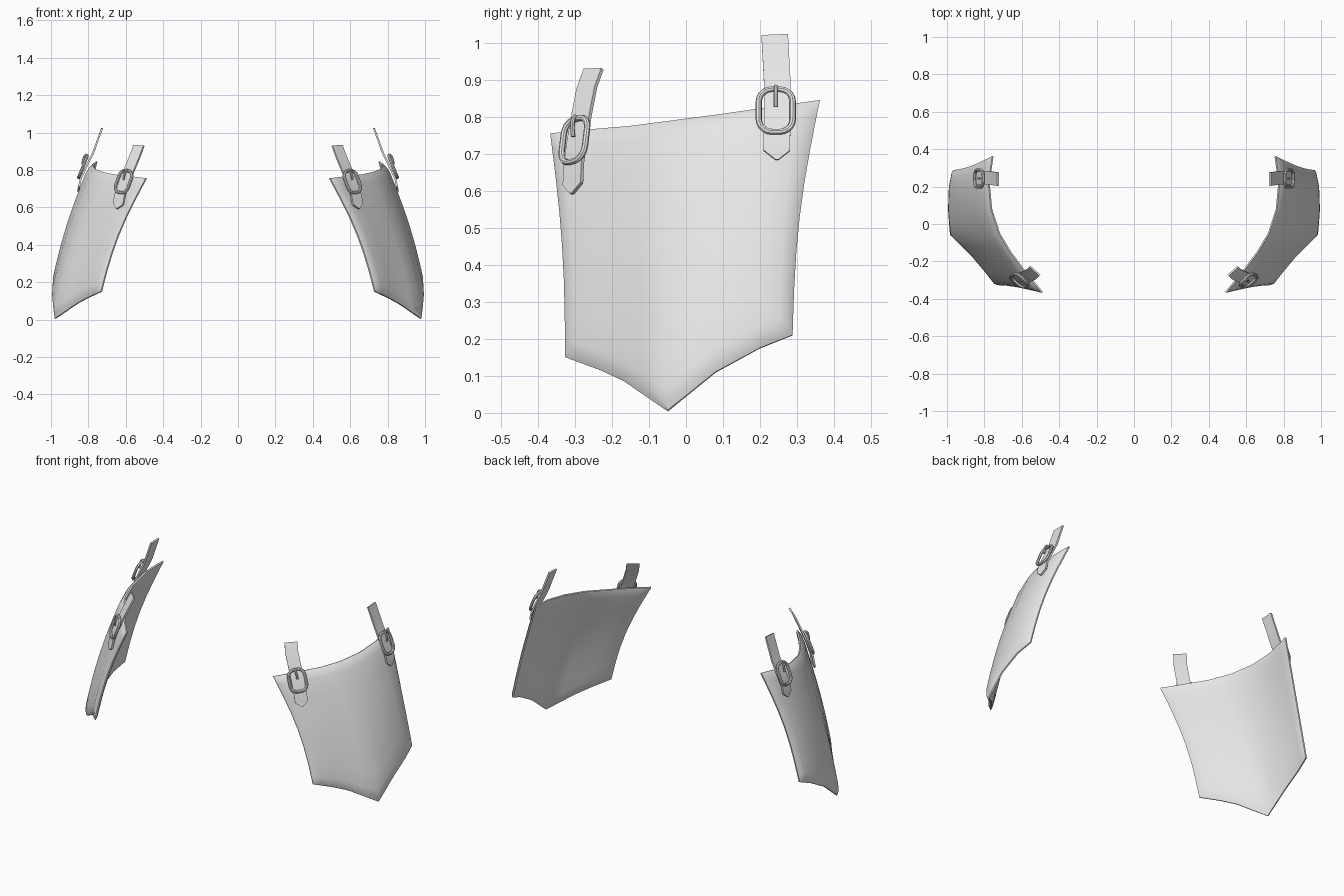
import bpy, bmesh, math
from mathutils import Vector

if "Cube" in bpy.data.objects:
    bpy.data.objects.remove(bpy.data.objects["Cube"])

steel = bpy.data.materials.new("plain grey")
steel.diffuse_color = (0.8, 0.8, 0.8, 1)
steel.use_nodes = True
steel.node_tree.nodes["Principled BSDF"].inputs["Base Color"].default_value = steel.diffuse_color


def finish(name, bm, angle=40):
    """Turn a bmesh into a smooth object mirrored to the other side."""
    bmesh.ops.recalc_face_normals(bm, faces=bm.faces)
    me = bpy.data.meshes.new(name)
    bm.to_mesh(me)
    bm.free()
    me.materials.append(steel)
    ob = bpy.data.objects.new(name, me)
    bpy.context.collection.objects.link(ob)
    bpy.ops.object.select_all(action='DESELECT')
    ob.select_set(True)
    bpy.context.view_layer.objects.active = ob
    bpy.ops.object.shade_smooth_by_angle(angle=math.radians(angle))
    mod = ob.modifiers.new("other side", 'MIRROR')
    mod.use_mirror_merge = False
    return ob


def sample(points, t):
    """Point on a polyline at a fractional index."""
    i = min(int(t), len(points) - 2)
    return Vector(points[i]).lerp(Vector(points[i + 1]), t - i)


# Curved hip plate: upper and lower rims, front to back
TOP = [(.49, -.365, .755), (.57, -.27, .765), (.66, -.15, .775), (.72, -.05, .788),
       (.762, .08, .805), (.775, .22, .825), (.755, .362, .845)]
LOW = [(.73, -.325, .15), (.805, -.23, .115), (.86, -.165, .085), (.977, -.05, .005),
       (.985, .08, .11), (.98, .2, .175), (.962, .288, .21)]


def plate_mid(u, v):
    p = sample(TOP, u).lerp(sample(LOW, u), v)
    bow = math.sin(math.pi * v)
    side = u / 6
    p.x += bow * (.028 - .010 * side)
    p.y += bow * (.012 - .03 * side)
    return p


def plate_normal(u, v):
    e = .3
    du = plate_mid(min(u + e, 6), v) - plate_mid(max(u - e, 0), v)
    dv = plate_mid(u, min(v + .1, 1)) - plate_mid(u, max(v - .1, 0))
    n = du.cross(dv).normalized()
    return n if n.x > 0 else -n


def build_plate():
    us = [0, .15, .4, 1, 1.5, 2, 2.5, 3, 3.5, 4, 4.5, 5, 5.6, 5.85, 6]
    vs = [0, .025, .07, .2, .35, .5, .65, .8, .92, .97, 1]
    bm = bmesh.new()
    nu, nv = len(us), len(vs)
    layers = []
    for depth, rim in ((.02, .004), (-.012, -.004)):
        grid = []
        for i, u in enumerate(us):
            col = []
            for j, v in enumerate(vs):
                edge = min(i, j, nu - 1 - i, nv - 1 - j)
                f = (0, .65, 1)[min(edge, 2)]
                off = rim + (depth - rim) * f
                col.append(bm.verts.new(plate_mid(u, v) + plate_normal(u, v) * off))
            grid.append(col)
        layers.append(grid)
        for i in range(nu - 1):
            for j in range(nv - 1):
                bm.faces.new((grid[i][j], grid[i + 1][j], grid[i + 1][j + 1], grid[i][j + 1]))
    # Narrow rim joining both faces
    loop = [(i, 0) for i in range(nu)] + [(nu - 1, j) for j in range(1, nv)]
    loop += [(i, nv - 1) for i in range(nu - 2, -1, -1)] + [(0, j) for j in range(nv - 2, 0, -1)]
    a, b = layers
    for k, (i, j) in enumerate(loop):
        m, n = loop[(k + 1) % len(loop)]
        bm.faces.new((a[i][j], a[m][n], b[m][n], b[i][j]))
    finish("hip_plate", bm)


def build_strap(name, path, wide, half, thick=.005):
    """Flat belt along a path, ending in a point."""
    bm = bmesh.new()
    wide = Vector(wide).normalized()
    pts = [Vector(p) for p in path]
    rings = []
    for i, p in enumerate(pts):
        d = (pts[min(i + 1, len(pts) - 1)] - pts[max(i - 1, 0)]).normalized()
        w = (wide - d * wide.dot(d)).normalized()
        n = w.cross(d).normalized() * thick
        w = w * (half if i < len(pts) - 1 else .004)
        rings.append([bm.verts.new(p + w * s + n * t) for s, t in ((-1, -1), (1, -1), (1, 1), (-1, 1))])
    for r, q in zip(rings, rings[1:]):
        for k in range(4):
            bm.faces.new((r[k], r[(k + 1) % 4], q[(k + 1) % 4], q[k]))
    bm.faces.new(rings[0])
    bm.faces.new(rings[-1])
    finish(name, bm)


def tube(bm, pts, radius, closed, sides=8):
    rings, n = [], len(pts)
    axis = (pts[1] - pts[0]).cross(pts[n // 2] - pts[0]).normalized()
    for i, p in enumerate(pts):
        nxt = pts[(i + 1) % n] if closed else pts[min(i + 1, n - 1)]
        prv = pts[i - 1] if closed else pts[max(i - 1, 0)]
        side = axis.cross(nxt - prv).normalized()
        rings.append([bm.verts.new(p + (side * math.cos(a) + axis * math.sin(a)) * radius)
                      for a in (2 * math.pi * k / sides for k in range(sides))])
    for i in range(n if closed else n - 1):
        r, q = rings[i], rings[(i + 1) % n]
        for k in range(sides):
            bm.faces.new((r[k], r[(k + 1) % sides], q[(k + 1) % sides], q[k]))
    if not closed:
        bm.faces.new(rings[0])
        bm.faces.new(rings[-1])


def build_buckle(name, centre, wide, up):
    """Rounded ring with a short bent prong."""
    c, up = Vector(centre), Vector(up).normalized()
    w = Vector(wide)
    w = (w - up * w.dot(up)).normalized()
    out = w.cross(up).normalized()
    bm = bmesh.new()
    hw, hh, r = .046, .062, .036
    ring = []
    for q, (sx, sy) in enumerate(((1, 1), (-1, 1), (-1, -1), (1, -1))):
        for k in range(6):
            a = math.pi / 2 * (q + k / 5)
            ring.append(c + w * (sx * (hw - r) + r * math.cos(a)) + up * (sy * (hh - r) + r * math.sin(a)))
    tube(bm, ring, .0085, True)
    prong = [c + up * s + out * t for s, t in ((.064, -.004), (.066, .009), (.052, .014), (.03, .012), (.008, .006))]
    tube(bm, prong, .006, False)
    finish(name, bm)


build_plate()

# Back strap and buckle
build_strap("back_strap", [(.727, .24, 1.022), (.748, .243, .965), (.775, .247, .89), (.815, .247, .81),
                           (.842, .246, .75), (.85, .246, .71), (.855, .246, .685)], (0, 1, 0), .036)
build_buckle("back_buckle", (.829, .243, .818), (0, 1, 0), (-.4, 0, 1))

# Front strap and buckle
build_strap("front_strap", [(.53, -.25, .93), (.548, -.268, .88), (.573, -.28, .82), (.606, -.294, .74),
                            (.63, -.304, .67), (.64, -.306, .618), (.648, -.309, .593)], (.75, .65, 0), .036)
build_buckle("front_buckle", (.612, -.302, .738), (.75, .65, 0), (-.36, .12, 1))
